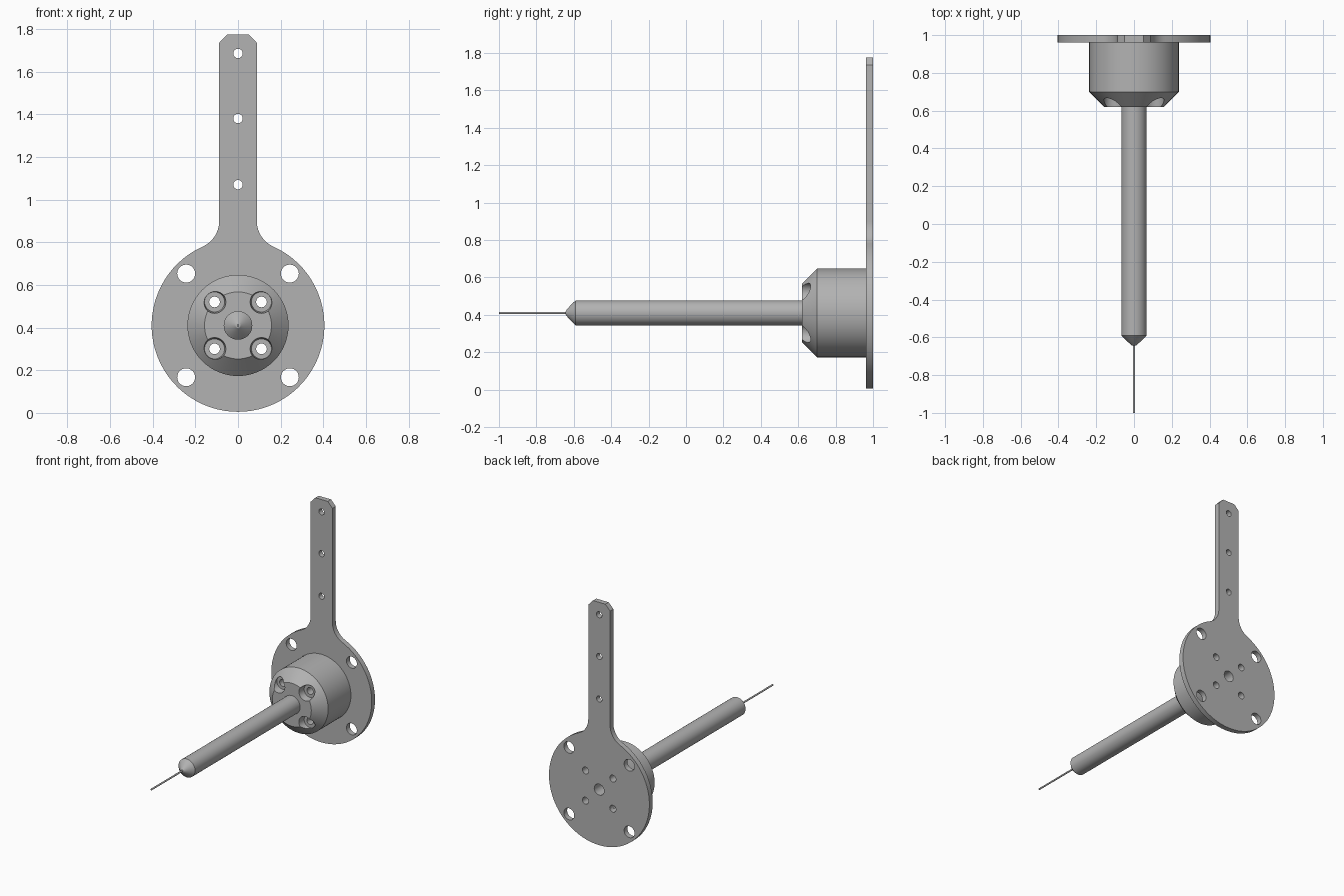
import bpy, bmesh, math
from mathutils import Vector, Matrix

cube = bpy.data.objects.get("Cube")
if cube:
    bpy.data.objects.remove(cube)

CZ = 0.41            # height of the main axis
PLATE_R = 0.405
ARM = 0.088          # half width of the arm

metal = bpy.data.materials.new("grey_metal")
metal.use_nodes = True
grey = (0.45, 0.45, 0.45, 1)
metal.diffuse_color = grey
bsdf = next(n for n in metal.node_tree.nodes if n.type == 'BSDF_PRINCIPLED')
bsdf.inputs["Base Color"].default_value = grey


def make(name, bm):
    bmesh.ops.recalc_face_normals(bm, faces=bm.faces)
    mesh = bpy.data.meshes.new(name)
    bm.to_mesh(mesh)
    bm.free()
    mesh.materials.append(metal)
    ob = bpy.data.objects.new(name, mesh)
    bpy.context.collection.objects.link(ob)
    return ob


def lathe(name, profile, x=0, z=CZ, steps=48):
    """Turn (radius, y) points around a line parallel to y."""
    bm = bmesh.new()
    rings = []
    for r, y in profile:
        if r == 0:
            rings.append([bm.verts.new((x, y, z))] * steps)
        else:
            angles = [math.tau * i / steps for i in range(steps)]
            rings.append([bm.verts.new((x + r * math.cos(a), y, z + r * math.sin(a))) for a in angles])
    for a, b in zip(rings, rings[1:]):
        for i in range(steps):
            j = (i + 1) % steps
            bm.faces.new(dict.fromkeys((a[i], a[j], b[j], b[i])))
    return make(name, bm)


def rod(r, y0, y1, x, z, r1=None):
    r1 = r1 or r
    return lathe("cutter", [(0, y0), (r, y0), (r1, y1), (0, y1)], x, z, 32)


def select(ob):
    bpy.ops.object.select_all(action='DESELECT')
    ob.select_set(True)
    bpy.context.view_layer.objects.active = ob


def cut(ob, cutters):
    select(ob)
    for c in cutters:
        mod = ob.modifiers.new("hole", 'BOOLEAN')
        mod.operation = 'DIFFERENCE'
        mod.solver = 'EXACT'
        mod.object = c
        bpy.ops.object.modifier_apply(modifier=mod.name)
    for c in cutters:
        bpy.data.objects.remove(c)


def corners(d):
    return [(sx * d, CZ + sz * d) for sx in (-1, 1) for sz in (-1, 1)]


# Mounting plate: disc, filleted neck and chamfered arm, right half mirrored
rise = 0.49
fillet = (ARM**2 + rise**2 - PLATE_R**2) / (2 * (PLATE_R - ARM))
fx, fz = ARM + fillet, CZ + rise
meet = math.atan2(rise, fx)
half = []
for i in range(33):
    a = -math.pi / 2 + (meet + math.pi / 2) * i / 32
    half.append((PLATE_R * math.cos(a), CZ + PLATE_R * math.sin(a)))
for i in range(1, 11):
    a = math.pi + meet * (1 - i / 10)
    half.append((fx + fillet * math.cos(a), fz + fillet * math.sin(a)))
half += [(ARM, 1.735), (0.05, 1.775)]
outline = half + [(-x, z) for x, z in reversed(half[1:])]
bm = bmesh.new()
face = bm.faces.new([bm.verts.new((x, 0.962, z)) for x, z in outline])
solid = bmesh.ops.extrude_face_region(bm, geom=[face])
bmesh.ops.translate(bm, vec=(0, 0.038, 0),
                    verts=[g for g in solid["geom"] if isinstance(g, bmesh.types.BMVert)])
plate = make("mounting_plate", bm)
cut(plate, [rod(0.042, 0.9, 1.1, x, z) for x, z in corners(0.243)]
    + [rod(0.025, 0.9, 1.1, x, z) for x, z in corners(0.11)]
    + [rod(0.022, 0.9, 1.1, 0, z) for z in (1.07, 1.38, 1.685)]
    + [rod(0.04, 0.9, 1.1, 0, CZ)])

# Hub with chamfered front, screw pockets and through holes
hub = lathe("hub", [(0, 0.962), (0.237, 0.962), (0.237, 0.70), (0.157, 0.62), (0, 0.62)], steps=64)
cut(hub, [rod(0.058, 0.58, 0.672, x, z, 0.047) for x, z in corners(0.11)]
    + [rod(0.025, 0.6, 1.0, x, z) for x, z in corners(0.11)]
    + [rod(0.04, 0.66, 1.0, 0, CZ)])

# Long stem with chamfered tip
stem = lathe("stem", [(0, 0.65), (0.067, 0.65), (0.067, -0.59), (0.04, -0.618),
                      (0.012, -0.642), (0, -0.645)])

# Fine needle at the tip
needle = lathe("needle", [(0, -0.63), (0.006, -0.63), (0.006, -1.0), (0, -1.0)], steps=16)

for ob in (plate, hub, stem, needle):
    select(ob)
    bpy.ops.object.shade_smooth_by_angle(angle=math.radians(25))
